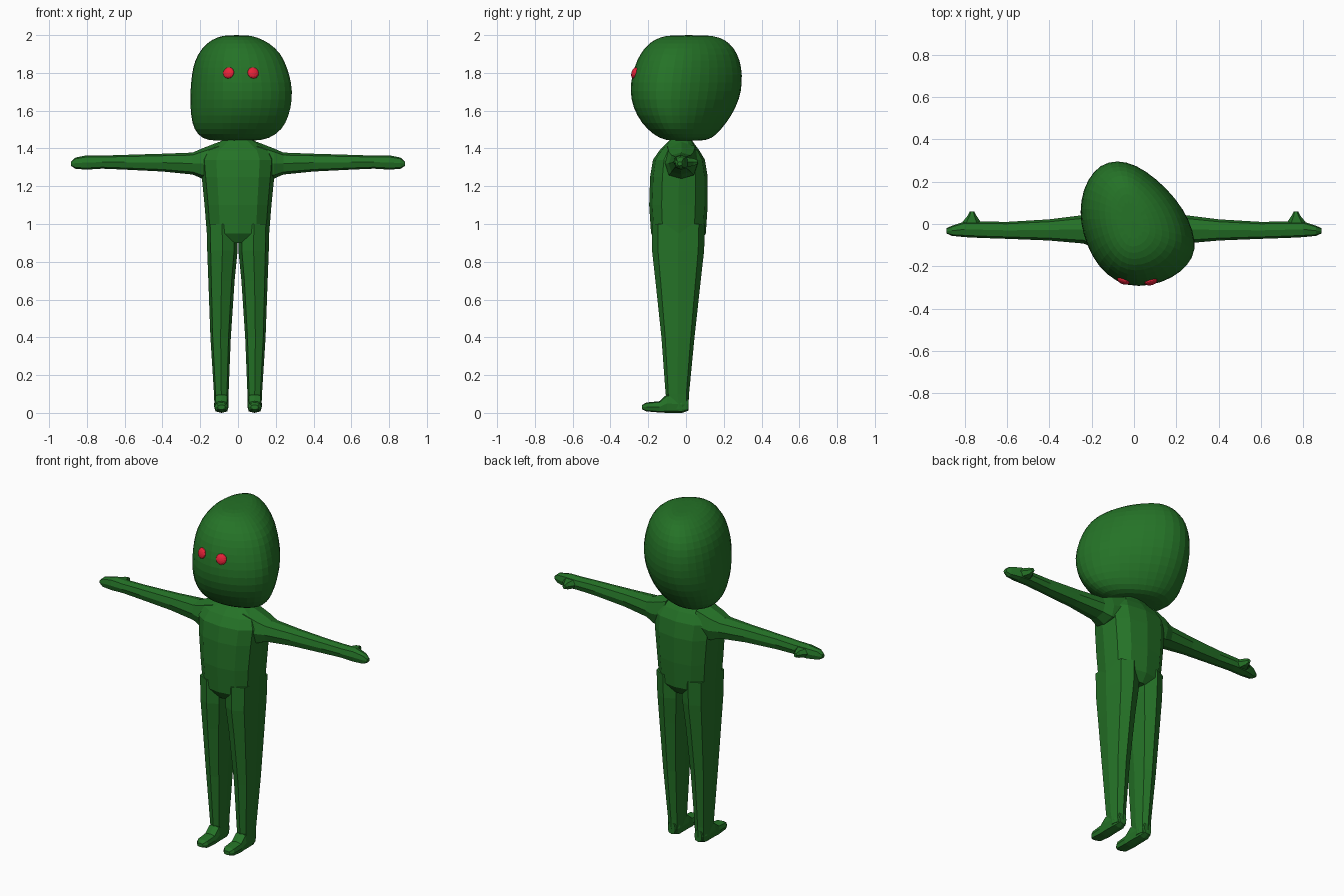
import bpy
import bmesh
from math import cos, sin, pi, copysign
from mathutils import Vector

cube = bpy.data.objects.get("Cube")
if cube:
    bpy.data.objects.remove(cube, do_unlink=True)


def make_material(name, rgb):
    mat = bpy.data.materials.new(name)
    mat.use_nodes = True
    mat.diffuse_color = (*rgb, 1)
    mat.node_tree.nodes["Principled BSDF"].inputs["Base Color"].default_value = (*rgb, 1)
    return mat


green = make_material("leaf green", (0.018, 0.17, 0.02))
red = make_material("eye red", (0.8, 0.016, 0.04))


def rounded(sides, power):
    """Unit outline between a circle (power 1) and a square (power 0)."""
    def soft(value):
        return copysign(abs(value) ** power, value) if abs(value) > 1e-6 else 0
    angles = [2 * pi * i / sides for i in range(sides)]
    return [(soft(cos(a)), soft(sin(a))) for a in angles]


PLACE = {
    "x": lambda t, u, v: (t, u, v),
    "y": lambda t, u, v: (u, t, v),
    "z": lambda t, u, v: (u, v, t),
}


def loft(name, axis, rows, outline, mirror=False, smooth_levels=0):
    """Skin rings; each row is position, then low and high limits of both cross axes."""
    bm = bmesh.new()
    rings = []
    for t, u0, u1, v0, v1 in rows:
        ring = []
        for a, b in outline:
            u = (u0 + u1 + a * (u1 - u0)) / 2
            v = (v0 + v1 + b * (v1 - v0)) / 2
            ring.append(bm.verts.new(PLACE[axis](t, u, v)))
        rings.append(ring)
    count = len(outline)
    for low, high in zip(rings, rings[1:]):
        for i in range(count):
            j = (i + 1) % count
            bm.faces.new((low[i], low[j], high[j], high[i]))
    bm.faces.new(rings[0])
    bm.faces.new(rings[-1])
    bmesh.ops.recalc_face_normals(bm, faces=bm.faces)
    mesh = bpy.data.meshes.new(name)
    bm.to_mesh(mesh)
    bm.free()
    obj = bpy.data.objects.new(name, mesh)
    bpy.context.collection.objects.link(obj)
    mesh.materials.append(green)
    if mirror:
        obj.modifiers.new("mirror", "MIRROR").use_mirror_merge = False
    if smooth_levels:
        sub = obj.modifiers.new("rounding", "SUBSURF")
        sub.levels = sub.render_levels = smooth_levels
    return obj


# Lopsided head: skewed plan outline scaled at each height
plan = [(-.08, .30), (.01, .28), (.11, .21), (.20, .12), (.26, .02), (.29, -.08),
        (.28, -.16), (.22, -.23), (.13, -.28), (.02, -.30), (-.08, -.28),
        (-.17, -.20), (-.22, -.10), (-.25, .01), (-.25, .12), (-.22, .21), (-.16, .28)]
plan = [((x - .02) / .27, y / .30) for x, y in plan]
head = loft("head", "z", [
    (1.44, -.13, .09, -.08, .08),
    (1.45, -.19, .17, -.14, .14),
    (1.50, -.235, .24, -.21, .19),
    (1.57, -.25, .275, -.265, .245),
    (1.66, -.255, .295, -.30, .29),
    (1.75, -.25, .29, -.30, .305),
    (1.83, -.24, .265, -.28, .30),
    (1.90, -.215, .235, -.25, .28),
    (1.96, -.165, .17, -.20, .235),
    (1.99, -.11, .10, -.14, .18),
    (2.00, -.06, .05, -.08, .11)], plan, smooth_levels=1)

# Torso with sloping shoulders
loft("torso", "z", [
    (.90, -.14, .14, -.15, .07),
    (.95, -.165, .165, -.185, .105),
    (1.10, -.177, .177, -.195, .115),
    (1.25, -.192, .192, -.19, .115),
    (1.34, -.20, .20, -.175, .10),
    (1.39, -.175, .175, -.14, .07),
    (1.43, -.105, .105, -.10, .04),
    (1.465, -.05, .05, -.07, .02)], rounded(12, .8))

# Tapering legs that meet at the crotch
loft("legs", "z", [
    (.02, .052, .124, -.08, .012),
    (.10, .05, .127, -.108, .016),
    (.40, .038, .146, -.13, .045),
    (.70, .018, .157, -.162, .078),
    (.86, .002, .163, -.18, .096),
    (1.00, .002, .166, -.18, .10)], rounded(8, .75), mirror=True)

# Feet pointing forward
loft("feet", "y", [
    (-.232, .068, .108, .018, .042),
    (-.21, .052, .124, .008, .055),
    (-.14, .05, .126, .002, .062),
    (-.10, .05, .126, 0, .10),
    (-.02, .052, .124, 0, .09),
    (.012, .064, .112, .012, .08)], rounded(8, .6), mirror=True)

# Outstretched arms ending in mitten hands
loft("arms", "x", [
    (.10, -.12, .07, 1.24, 1.435),
    (.19, -.11, .06, 1.24, 1.40),
    (.24, -.092, .042, 1.262, 1.378),
    (.40, -.078, .022, 1.278, 1.372),
    (.60, -.07, .01, 1.288, 1.366),
    (.72, -.066, .012, 1.293, 1.362),
    (.80, -.062, .012, 1.288, 1.364),
    (.86, -.056, -.008, 1.292, 1.352),
    (.885, -.045, -.02, 1.308, 1.33)], rounded(8, .75), mirror=True)

# Thumbs pointing backward
loft("thumbs", "y", [
    (-.03, .70, .83, 1.30, 1.355),
    (.01, .725, .81, 1.30, 1.355),
    (.04, .745, .785, 1.305, 1.35),
    (.06, .755, .775, 1.315, 1.34)], rounded(6, .9), mirror=True)

# Eyes: flat discs seated on the face
bpy.context.view_layer.update()
for name, x in (("right_eye", -.05), ("left_eye", .08)):
    hit, spot, normal, _ = head.ray_cast(Vector((x, -1, 1.8)), Vector((0, 1, 0)))
    if not hit:
        spot, normal = Vector((x, -.28, 1.8)), Vector((0, -1, 0))
    bpy.ops.mesh.primitive_uv_sphere_add(segments=12, ring_count=8, radius=.031, location=spot)
    eye = bpy.context.object
    eye.name = name
    eye.scale.z = .5
    eye.rotation_euler = normal.to_track_quat("Z", "Y").to_euler()
    eye.data.materials.append(red)
